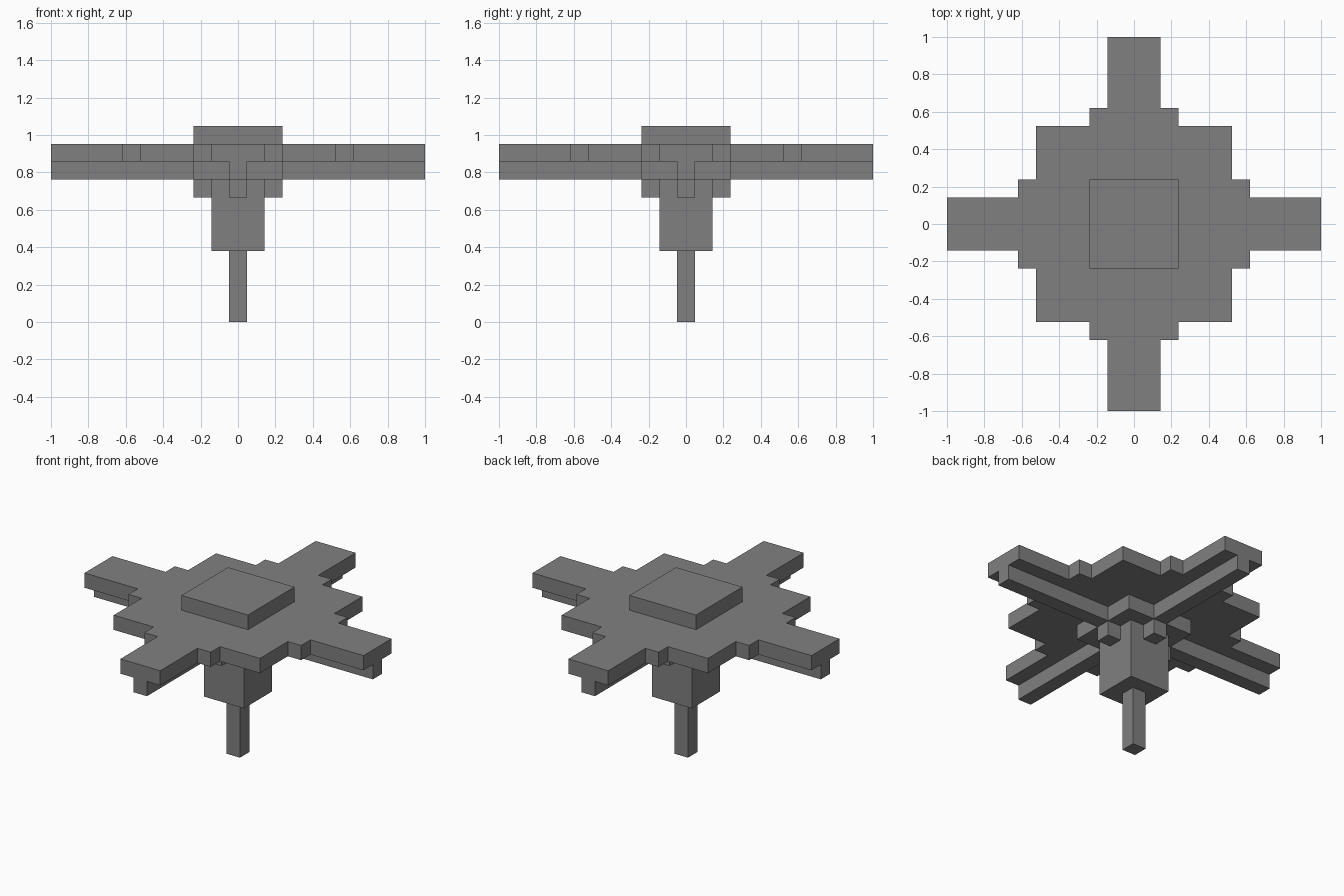
import bpy
import bmesh
from mathutils import Matrix

cube = bpy.data.objects.get("Cube")
if cube:
    bpy.data.objects.remove(cube)

UNIT = 2 / 21  # size of one block

grey = bpy.data.materials.new("mid grey")
grey.use_nodes = True
grey.diffuse_color = (0.216, 0.216, 0.216, 1)
grey.node_tree.nodes["Principled BSDF"].inputs["Base Color"].default_value = grey.diffuse_color


def quarter_turns(points):
    """Repeat one quarter of an outline around the centre."""
    outline = []
    for _ in range(4):
        outline += points
        points = [(-y, x) for x, y in points]
    return outline


def prism(name, outline, bottom, top, turn=0):
    """Extrude a flat outline between two heights, all in block units."""
    bm = bmesh.new()
    base = bm.faces.new([bm.verts.new((x, y, bottom)) for x, y in outline])
    result = bmesh.ops.extrude_face_region(bm, geom=[base], use_keep_orig=True)
    raised = [v for v in result["geom"] if isinstance(v, bmesh.types.BMVert)]
    bmesh.ops.translate(bm, verts=raised, vec=(0, 0, top - bottom))
    bmesh.ops.recalc_face_normals(bm, faces=bm.faces)
    bm.transform(Matrix.Rotation(turn, 4, "Z") @ Matrix.Scale(UNIT, 4))
    mesh = bpy.data.meshes.new(name)
    bm.to_mesh(mesh)
    bm.free()
    mesh.materials.append(grey)
    obj = bpy.data.objects.new(name, mesh)
    bpy.context.collection.objects.link(obj)


def square(width):
    return quarter_turns([(width / 2, -width / 2)])


# Thin foot and thicker trunk
prism("stem", square(1), 0, 4)
prism("trunk", square(3), 4, 8)

# Small brackets on the four sides of the trunk
for i, side in enumerate(("left", "back", "right", "front")):
    prism(side + "_bracket", [(1.5, -.5), (2.5, -.5), (2.5, .5), (1.5, .5)],
          7, 8, i * 1.5707963)

# Crossed ribs with a square hub under the plate
prism("support_ribs", quarter_turns(
    [(10.5, -.5), (10.5, .5), (2.5, .5), (2.5, 2.5), (.5, 2.5)]), 8, 9)

# Stepped plate with four arms
prism("plate", quarter_turns(
    [(10.5, -1.5), (10.5, 1.5), (6.5, 1.5), (6.5, 2.5), (5.5, 2.5),
     (5.5, 5.5), (2.5, 5.5), (2.5, 6.5), (1.5, 6.5)]), 9, 10)

# Raised cap
prism("cap", square(5), 10, 11)
